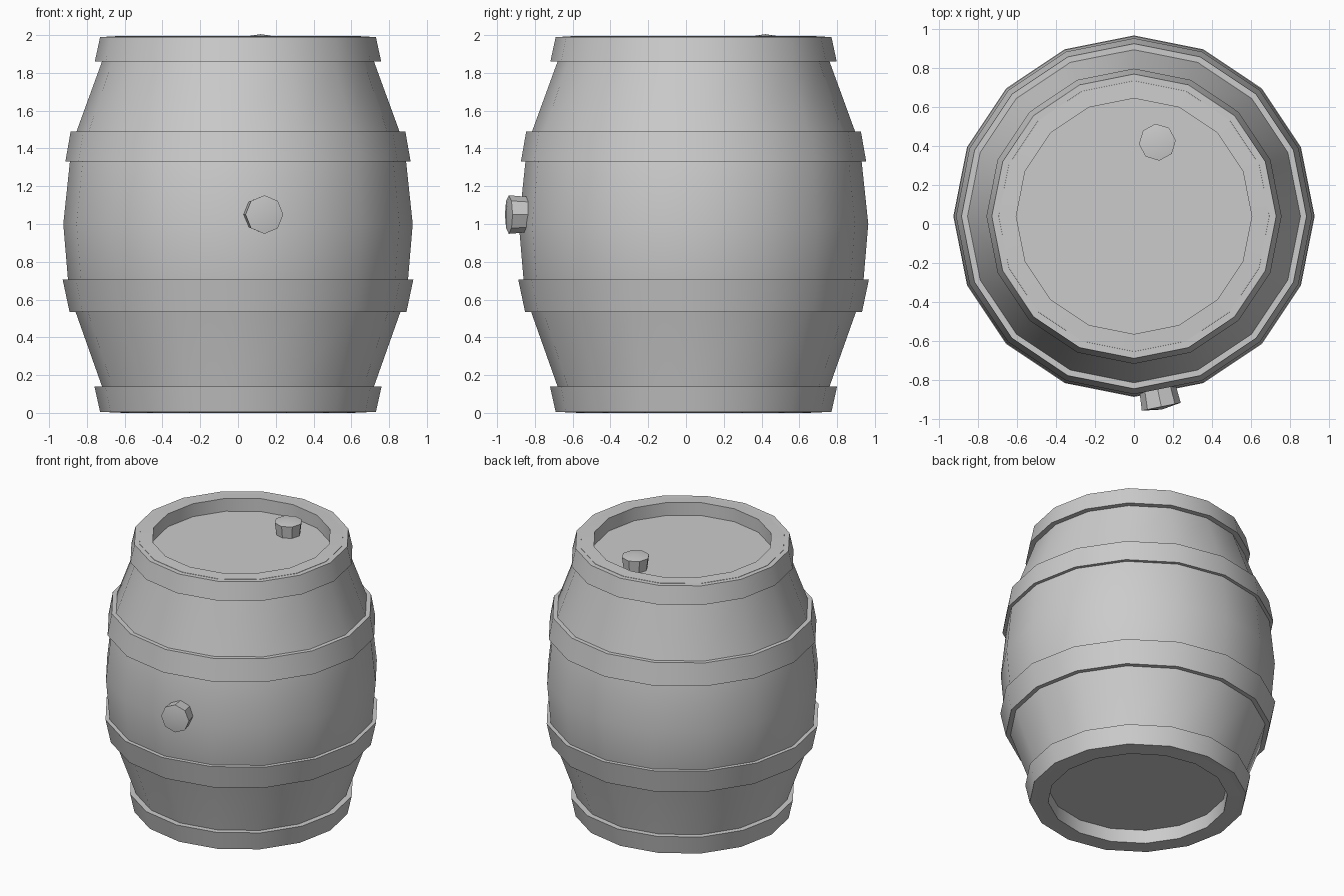
import bpy, bmesh
from math import sin, cos, pi, radians
from mathutils import Matrix, Vector

if "Cube" in bpy.data.objects:
    bpy.data.objects.remove(bpy.data.objects["Cube"])


def lathe(name, profile, sides, angle=35, matrix=None):
    """Revolve (radius, z) points around z; radius 0 becomes a pole."""
    bm = bmesh.new()
    rings = []
    for r, z in profile:
        if r == 0:
            rings.append([bm.verts.new((0, 0, z))] * sides)
        else:
            rings.append([bm.verts.new((r * cos(2 * pi * i / sides),
                                        r * sin(2 * pi * i / sides), z))
                          for i in range(sides)])
    for a, b in zip(rings, rings[1:]):
        for i in range(sides):
            j = (i + 1) % sides
            quad = list(dict.fromkeys((a[i], a[j], b[j], b[i])))
            bm.faces.new(quad)
    bmesh.ops.recalc_face_normals(bm, faces=bm.faces[:])
    mesh = bpy.data.meshes.new(name)
    bm.to_mesh(mesh)
    bm.free()
    ob = bpy.data.objects.new(name, mesh)
    bpy.context.collection.objects.link(ob)
    if matrix:
        ob.matrix_world = matrix
    bpy.ops.object.select_all(action='DESELECT')
    ob.select_set(True)
    bpy.context.view_layer.objects.active = ob
    bpy.ops.object.shade_smooth_by_angle(angle=radians(angle))
    return ob


CY = 0.04  # barrel axis sits slightly back because the front bung sticks out
axis = Matrix.Translation((0, CY, 0))

# Bulging barrel with a recessed head at each end
lathe("barrel_body", [
    (0, 0.10), (0.605, 0.10), (0.605, 0), (0.695, 0.004), (0.72, 0.14),
    (0.86, 0.535), (0.90, 0.705), (0.925, 1.0), (0.89, 1.33), (0.855, 1.49),
    (0.72, 1.86), (0.695, 1.992), (0.605, 1.996), (0.605, 1.90), (0, 1.90),
], 16, matrix=axis)

# Hoops: (name, lower z, lower radius, upper z, upper radius, inner radii)
for name, z0, r0, z1, r1, i0, i1 in [
    ("bottom_hoop", 0.004, 0.73, 0.14, 0.76, 0.69, 0.715),
    ("lower_hoop", 0.535, 0.892, 0.705, 0.928, 0.855, 0.895),
    ("upper_hoop", 1.33, 0.914, 1.49, 0.886, 0.885, 0.85),
    ("top_hoop", 1.86, 0.758, 1.99, 0.73, 0.715, 0.69),
]:
    lathe(name, [(i0, z0), (r0, z0), (r1, z1), (i1, z1), (i0, z0)], 16, matrix=axis)

# Tapered octagonal bungs, one in the top head and one in the front
bung = [(0, -0.03), (0.08, -0.03), (0.095, 0.085), (0, 0.10)]
lathe("top_bung", bung, 8, matrix=Matrix.Translation((0.12, 0.42, 1.905))
      @ Matrix.Rotation(radians(6), 4, 'Z'))

out = Vector((0.2, -0.98, 0)).normalized()
side = Vector((0, 0, 1)).cross(out)
turn = Matrix((side, Vector((0, 0, -1)), out)).transposed()
if turn.determinant() < 0:
    turn = Matrix((side, Vector((0, 0, 1)), out)).transposed()
tip = Vector((0.142, -0.948, 1.05))
lathe("front_bung", [(0, -0.04), (0.092, -0.04), (0.102, 0.085), (0, 0.10)], 8,
      matrix=Matrix.Translation(tip - out * 0.095) @ turn.to_4x4())
